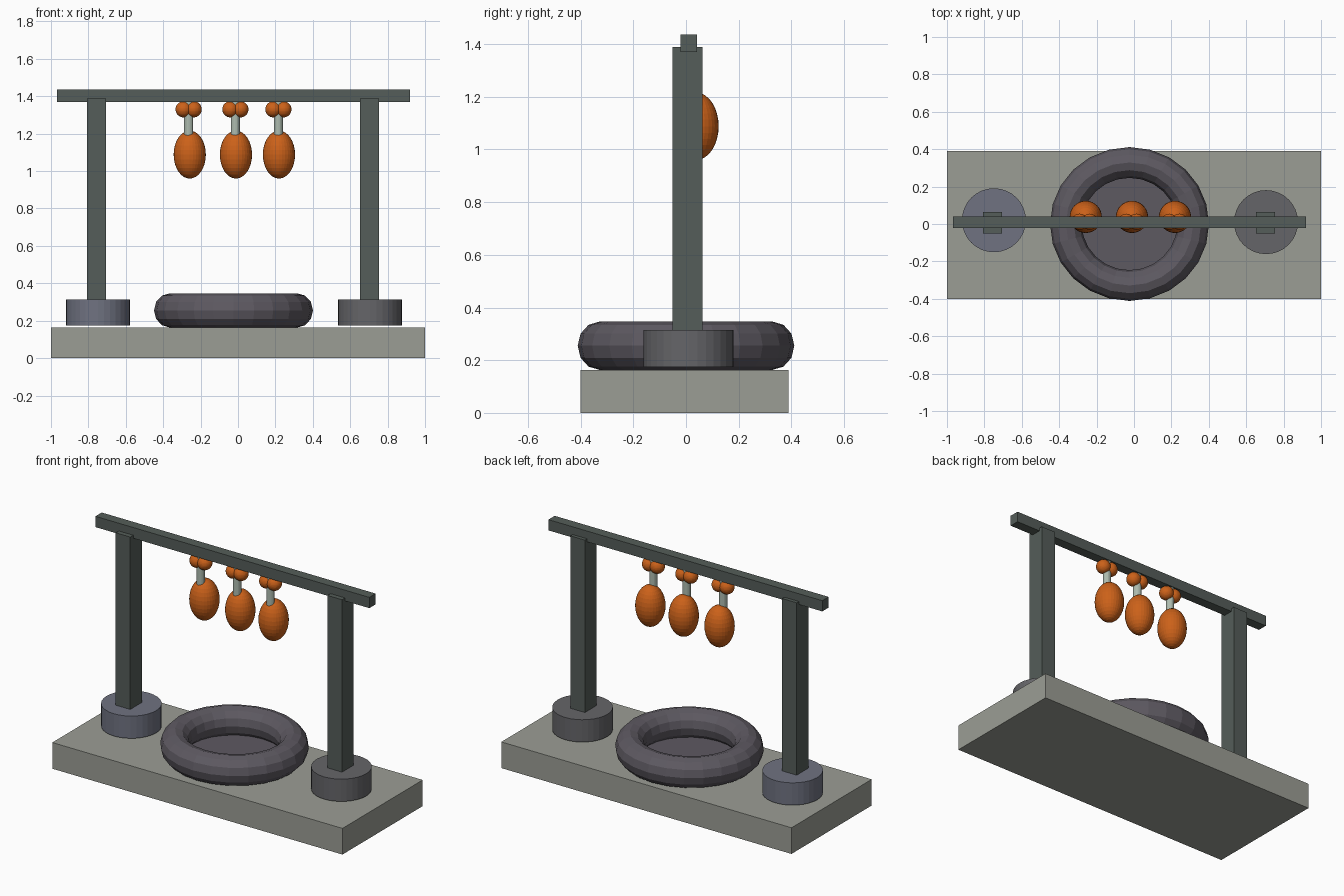
import bpy
from math import radians

if "Cube" in bpy.data.objects:
    bpy.data.objects.remove(bpy.data.objects["Cube"])


def material(name, rgb):
    m = bpy.data.materials.new(name)
    m.diffuse_color = (*rgb, 1)
    m.use_nodes = True
    m.node_tree.nodes["Principled BSDF"].inputs["Base Color"].default_value = m.diffuse_color
    return m


STONE = material("stone", (0.33, 0.34, 0.30))
FRAME = material("dark_frame", (0.09, 0.11, 0.10))
SLATE = material("slate", (0.16, 0.17, 0.22))
GREY = material("grey", (0.13, 0.13, 0.14))
RUBBER = material("ring_grey", (0.11, 0.10, 0.12))
ORANGE = material("orange", (0.60, 0.12, 0.01))
PALE = material("pale_green", (0.42, 0.50, 0.43))


def finish(name, mat):
    ob = bpy.context.object
    ob.name = name
    ob.data.materials.append(mat)
    return ob


def box(name, lo, hi, mat):
    centre = [(a + b) / 2 for a, b in zip(lo, hi)]
    bpy.ops.mesh.primitive_cube_add(size=1, location=centre)
    ob = finish(name, mat)
    ob.scale = [b - a for a, b in zip(lo, hi)]


def cylinder(name, x, y, z0, z1, r, mat, sides=32):
    bpy.ops.mesh.primitive_cylinder_add(vertices=sides, radius=r, depth=z1 - z0,
                                        location=(x, y, (z0 + z1) / 2))
    finish(name, mat)


def ball(name, loc, r, mat, rz=None):
    bpy.ops.mesh.primitive_uv_sphere_add(segments=32, ring_count=16, radius=1, location=loc)
    finish(name, mat).scale = (r, r, rz or r)


# Base slab
box("base", (-1, -0.40, 0), (1, 0.39, 0.163), STONE)

# Round feet and square posts
for side, x, y, mat in (("left", -0.749, 0.02, SLATE), ("right", 0.706, 0.01, GREY)):
    cylinder(side + "_foot", x, y, 0.175, 0.314, 0.171, mat)
for side, x in (("left", -0.757), ("right", 0.703)):
    box(side + "_post", (x - 0.05, -0.051, 0.29), (x + 0.05, 0.063, 1.388), FRAME)

# Top beam
box("beam", (-0.968, -0.021, 1.369), (0.92, 0.041, 1.436), FRAME)

# Ring lying on the base with a shallow floor inside
bpy.ops.mesh.primitive_torus_add(major_radius=1, minor_radius=0.25, major_segments=24,
                                 minor_segments=12, location=(-0.024, 0, 0.255))
finish("ring", RUBBER).scale = (0.34, 0.329, 0.366)
cylinder("ring_floor", -0.024, 0, 0.165, 0.187, 0.29, RUBBER)

# Hanging pieces: two small knobs, a stem and an oval weight each
for i, (x, sx) in enumerate(((-0.258, -0.264), (-0.011, -0.014), (0.219, 0.216)), 1):
    cylinder(f"stem_{i}", sx, 0.012, 1.18, 1.37, 0.024, PALE, 16)
    ball(f"oval_{i}", (x, 0.038, 1.088), 0.086, ORANGE, 0.128)
    for side, s in (("left", -1), ("right", 1)):
        ball(f"{side}_knob_{i}", (sx + s * 0.027, 0.012, 1.33), 0.043, ORANGE)
